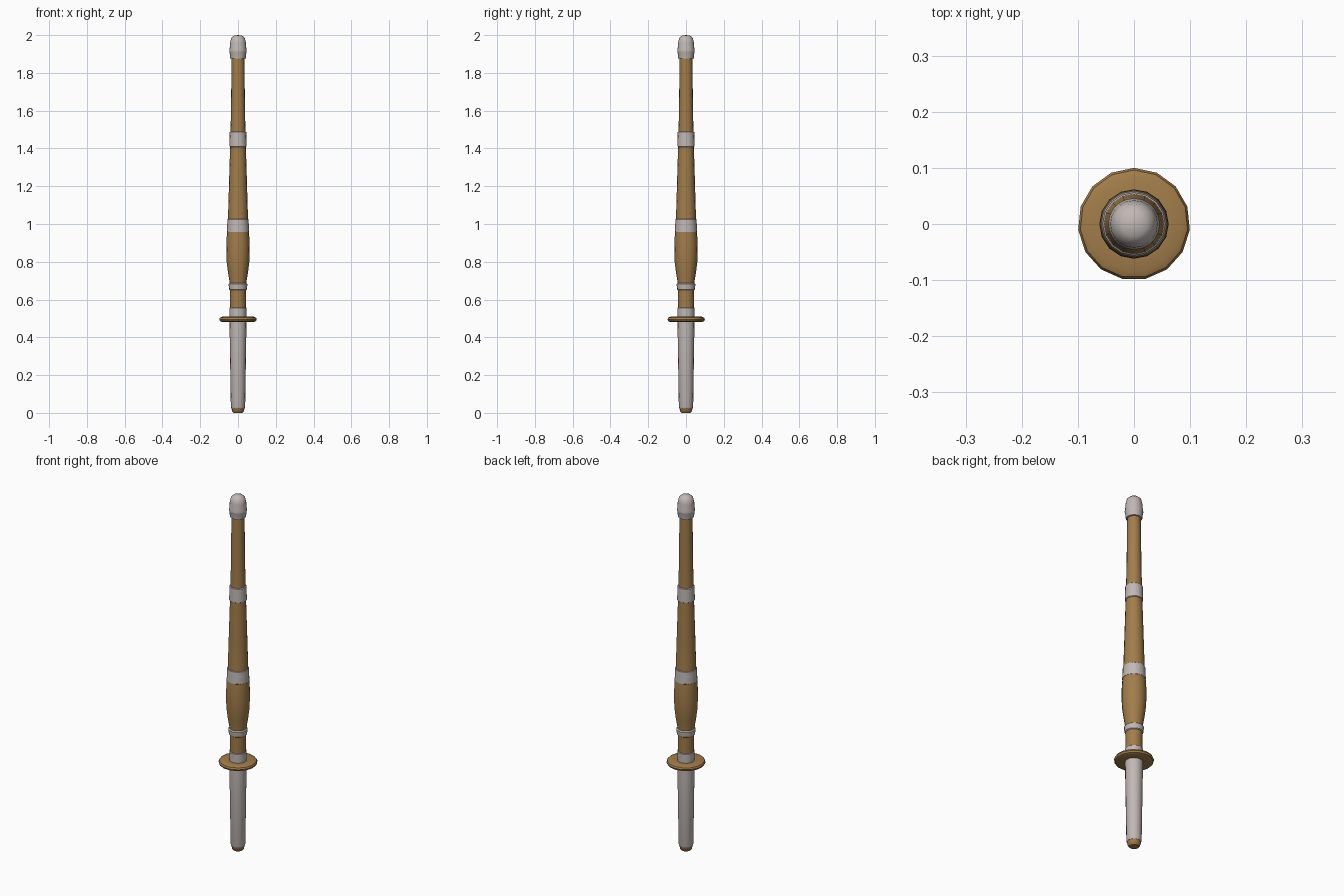
import bpy, bmesh, math

if "Cube" in bpy.data.objects:
    bpy.data.objects.remove(bpy.data.objects["Cube"])

def material(name, rgb):
    m = bpy.data.materials.new(name)
    m.diffuse_color = (*rgb, 1)
    m.use_nodes = True
    m.node_tree.nodes["Principled BSDF"].inputs["Base Color"].default_value = m.diffuse_color
    return m

bamboo = material("bamboo tan", (0.36, 0.205, 0.07))
leather = material("pale leather", (0.53, 0.48, 0.46))

def lathe(name, profile, mat, sides=16, angle=40):
    """Revolve (radius, height) points about z; radius 0 makes a pole."""
    bm = bmesh.new()
    rings = []
    for r, z in profile:
        if r == 0:
            rings.append([bm.verts.new((0, 0, z))] * sides)
        else:
            rings.append([bm.verts.new((r * math.sin(2 * math.pi * i / sides),
                                        r * math.cos(2 * math.pi * i / sides), z))
                          for i in range(sides)])
    for a, b in zip(rings, rings[1:]):
        for i in range(sides):
            j = (i + 1) % sides
            bm.faces.new(list(dict.fromkeys((a[i], a[j], b[j], b[i]))))
    bmesh.ops.recalc_face_normals(bm, faces=bm.faces)
    me = bpy.data.meshes.new(name)
    bm.to_mesh(me)
    bm.free()
    me.materials.append(mat)
    ob = bpy.data.objects.new(name, me)
    bpy.context.collection.objects.link(ob)
    bpy.context.view_layer.objects.active = ob
    ob.select_set(True)
    bpy.ops.object.shade_smooth_by_angle(angle=math.radians(angle))
    ob.select_set(False)
    return ob

def band(name, z0, z1, r0, r1):
    """Leather wrap with softened rims."""
    e = 0.006
    lathe(name, [(r0 - 0.008, z0), (r0, z0 + e), (r1, z1 - e), (r1 - 0.008, z1)], leather)

# Butt plug and grip
lathe("butt_cap", [(0, 0), (0.024, 0), (0.031, 0.007), (0.035, 0.03), (0, 0.03)], bamboo)
lathe("grip", [(0, 0.027), (0.036, 0.027), (0.038, 0.034), (0.044, 0.42),
               (0.045, 0.485), (0.045, 0.556), (0.041, 0.56), (0, 0.56)], leather)

# Round hand guard
lathe("hand_guard", [(0.04, 0.484), (0.085, 0.481), (0.096, 0.486), (0.1, 0.495),
                     (0.096, 0.504), (0.085, 0.509), (0.04, 0.506)], bamboo, 15)

# Swelling and tapering bamboo shaft
lathe("shaft", [(0, 0.55), (0.042, 0.55), (0.042, 0.64), (0.044, 0.69), (0.053, 0.745),
                (0.060, 0.80), (0.062, 0.86), (0.061, 0.91), (0.058, 0.96), (0.053, 1.03),
                (0.048, 1.20), (0.042, 1.40), (0.037, 1.6), (0.034, 1.88), (0, 1.88)], bamboo)

# Leather bindings
band("lower_band", 0.648, 0.688, 0.047, 0.050)
band("middle_band", 0.952, 1.03, 0.059, 0.056)
band("upper_band", 1.405, 1.492, 0.046, 0.044)

# Padded tip with raised seam
lathe("tip_cap", [(0.033, 1.875), (0.041, 1.877), (0.044, 1.905), (0.046, 1.912),
                  (0.046, 1.92), (0.044, 1.928), (0.042, 1.96), (0.036, 1.985),
                  (0.022, 1.997), (0, 2.0)], leather, 20)
